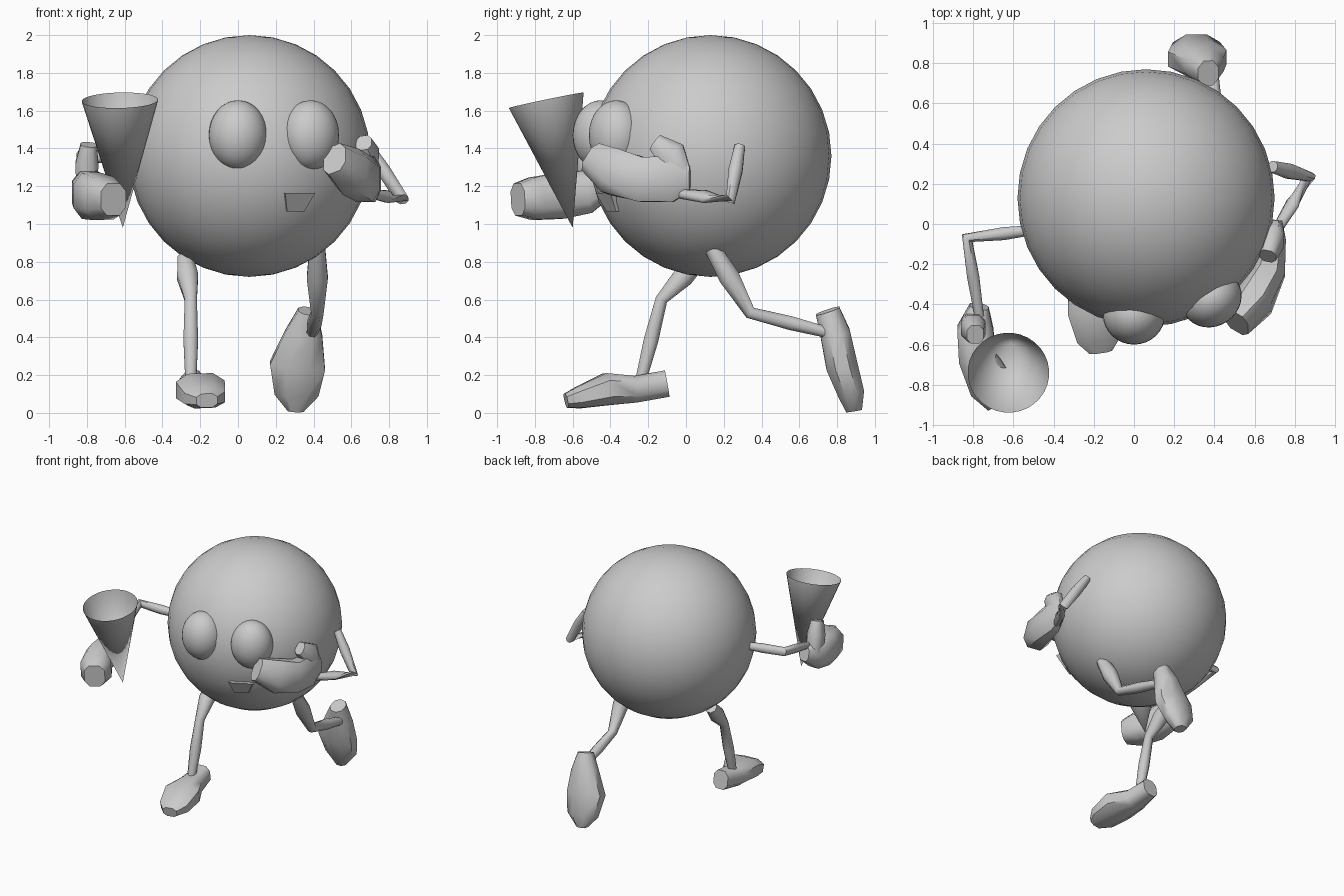
import bpy
import bmesh
import math
from mathutils import Vector

cube = bpy.data.objects.get("Cube")
if cube:
    bpy.data.objects.remove(cube, do_unlink=True)

GREY = (0.6, 0.6, 0.6, 1)
grey = bpy.data.materials.new("plain_grey")
grey.use_nodes = True
grey.diffuse_color = GREY
grey.node_tree.nodes["Principled BSDF"].inputs["Base Color"].default_value = GREY


def finish(name, bm, angle=50):
    """Turn a bmesh into a grey, smooth shaded object."""
    bmesh.ops.recalc_face_normals(bm, faces=bm.faces)
    mesh = bpy.data.meshes.new(name)
    bm.to_mesh(mesh)
    bm.free()
    mesh.materials.append(grey)
    obj = bpy.data.objects.new(name, mesh)
    bpy.context.collection.objects.link(obj)
    bpy.ops.object.select_all(action='DESELECT')
    obj.select_set(True)
    bpy.context.view_layer.objects.active = obj
    bpy.ops.object.shade_smooth_by_angle(angle=math.radians(angle))
    return obj


def ball(name, centre, size, turn=0, segments=32):
    bm = bmesh.new()
    bmesh.ops.create_uvsphere(bm, u_segments=segments, v_segments=segments // 2, radius=1)
    obj = finish(name, bm)
    obj.location, obj.scale = centre, size
    obj.rotation_euler.z = math.radians(turn)


def loft(name, rings, side=(1, 0, 0), sides=8, square=1.0, angle=50):
    """Skin rings of (x, y, z, half width, half depth); width runs along side."""
    bm = bmesh.new()
    pts = [Vector(r[:3]) for r in rings]
    loops = []
    for i, (p, ring) in enumerate(zip(pts, rings)):
        along = (pts[min(i + 1, len(pts) - 1)] - pts[max(i - 1, 0)]).normalized()
        u = Vector(side)
        u = (u - along * u.dot(along)).normalized()
        v = along.cross(u)
        loop = []
        for k in range(sides):
            a = math.tau * (k + 0.5) / sides
            c, s = math.cos(a), math.sin(a)
            c = math.copysign(abs(c) ** square, c)
            s = math.copysign(abs(s) ** square, s)
            loop.append(bm.verts.new(p + u * c * ring[3] + v * s * ring[4]))
        loops.append(loop)
    for a, b in zip(loops, loops[1:]):
        for k in range(sides):
            j = (k + 1) % sides
            bm.faces.new((a[k], a[j], b[j], b[k]))
    bm.faces.new(loops[0])
    bm.faces.new(loops[-1])
    return finish(name, bm, angle)


def limb(name, joints, side=(1, 0, 0)):
    """Two bones, each thickest in its middle and pinched at the joint."""
    a, b, c = (Vector(j[:3]) for j in joints)
    (r0, r1, r2), pinch = (j[3] for j in joints), 0.75
    rings = [(a, r0 * pinch), (a.lerp(b, 0.45), r0), (b, r1),
             (b.lerp(c, 0.5), r2), (c, r2 * pinch)]
    loft(name, [(*p, r, r) for p, r in rings], side)


# Body and eyes
ball("body", (0.06, 0.13, 1.36), (0.64, 0.64, 0.64))
ball("right_eye", (0, -0.45, 1.47), (0.155, 0.15, 0.185))
ball("left_eye", (0.385, -0.37, 1.47), (0.155, 0.14, 0.185), turn=34)

# Small wedge mouth running back into the body
bm = bmesh.new()
outer = [Vector(p) for p in ((0.25, -0.48, 1.165), (0.41, -0.40, 1.165),
                             (0.35, -0.37, 1.065), (0.26, -0.42, 1.065))]
front = bm.faces.new([bm.verts.new(p) for p in outer])
back = bmesh.ops.extrude_face_region(bm, geom=[front])["geom"]
bmesh.ops.translate(bm, vec=(-0.02, 0.12, 0),
                    verts=[v for v in back if isinstance(v, bmesh.types.BMVert)])
finish("mouth", bm, 20)

# Open cone held in the right hand
bm = bmesh.new()
tip, rim = Vector((-0.61, -0.60, 0.98)), Vector((-0.625, -0.74, 1.655))
axis = rim - tip
bmesh.ops.create_cone(bm, cap_ends=False, segments=32, radius1=0, radius2=0.203,
                      depth=axis.length)
bmesh.ops.remove_doubles(bm, verts=bm.verts, dist=0.0001)
cone = finish("cone", bm)
cone.location = (tip + rim) / 2
cone.rotation_mode = 'QUATERNION'
cone.rotation_quaternion = axis.to_track_quat('Z', 'Y')

# Arms
limb("right_arm", [(-0.50, -0.03, 1.34, 0.035), (-0.83, -0.07, 1.36, 0.033),
                   (-0.77, -0.46, 1.25, 0.033)], (0, 0, 1))
limb("left_arm", [(0.69, 0.285, 1.41, 0.04), (0.87, 0.235, 1.13, 0.035),
                  (0.71, -0.03, 1.16, 0.035)], (0, 1, 0))

# Mitten hands with thumbs
loft("right_hand", [(-0.77, -0.41, 1.20, 0.05, 0.06), (-0.79, -0.52, 1.17, 0.095, 0.12),
                    (-0.78, -0.66, 1.15, 0.10, 0.13), (-0.71, -0.80, 1.135, 0.12, 0.12),
                    (-0.66, -0.89, 1.13, 0.08, 0.09)], square=0.75)
loft("right_thumb", [(-0.80, -0.50, 1.20, 0.06, 0.06), (-0.80, -0.52, 1.32, 0.065, 0.07),
                     (-0.79, -0.55, 1.42, 0.045, 0.05)], square=0.8)
loft("left_hand", [(0.71, 0.02, 1.24, 0.03, 0.07), (0.70, -0.07, 1.24, 0.06, 0.13),
                   (0.67, -0.23, 1.235, 0.09, 0.125), (0.60, -0.38, 1.275, 0.10, 0.13),
                   (0.51, -0.49, 1.345, 0.075, 0.09)], square=0.75)
loft("left_thumb", [(0.70, -0.04, 1.27, 0.045, 0.07), (0.69, -0.08, 1.37, 0.06, 0.085),
                    (0.665, -0.16, 1.43, 0.045, 0.05)], square=0.8)

# Legs
limb("right_leg", [(-0.28, 0.08, 0.82, 0.06), (-0.25, -0.13, 0.60, 0.035),
                   (-0.25, -0.24, 0.17, 0.042)])
limb("left_leg", [(0.42, 0.14, 0.87, 0.06), (0.42, 0.34, 0.53, 0.035),
                  (0.39, 0.77, 0.42, 0.04)])

# Feet: one planted, one kicked back with its toe down
loft("right_foot", [(-0.24, -0.10, 0.155, 0.065, 0.075), (-0.235, -0.27, 0.125, 0.095, 0.075),
                    (-0.20, -0.42, 0.125, 0.14, 0.09), (-0.175, -0.57, 0.08, 0.115, 0.06),
                    (-0.165, -0.635, 0.065, 0.06, 0.04)], square=0.75)
loft("left_foot", [(0.37, 0.75, 0.54, 0.055, 0.07), (0.35, 0.79, 0.42, 0.105, 0.085),
                   (0.315, 0.825, 0.25, 0.157, 0.09), (0.31, 0.875, 0.10, 0.125, 0.075),
                   (0.305, 0.89, 0.01, 0.045, 0.045)], square=0.9)
